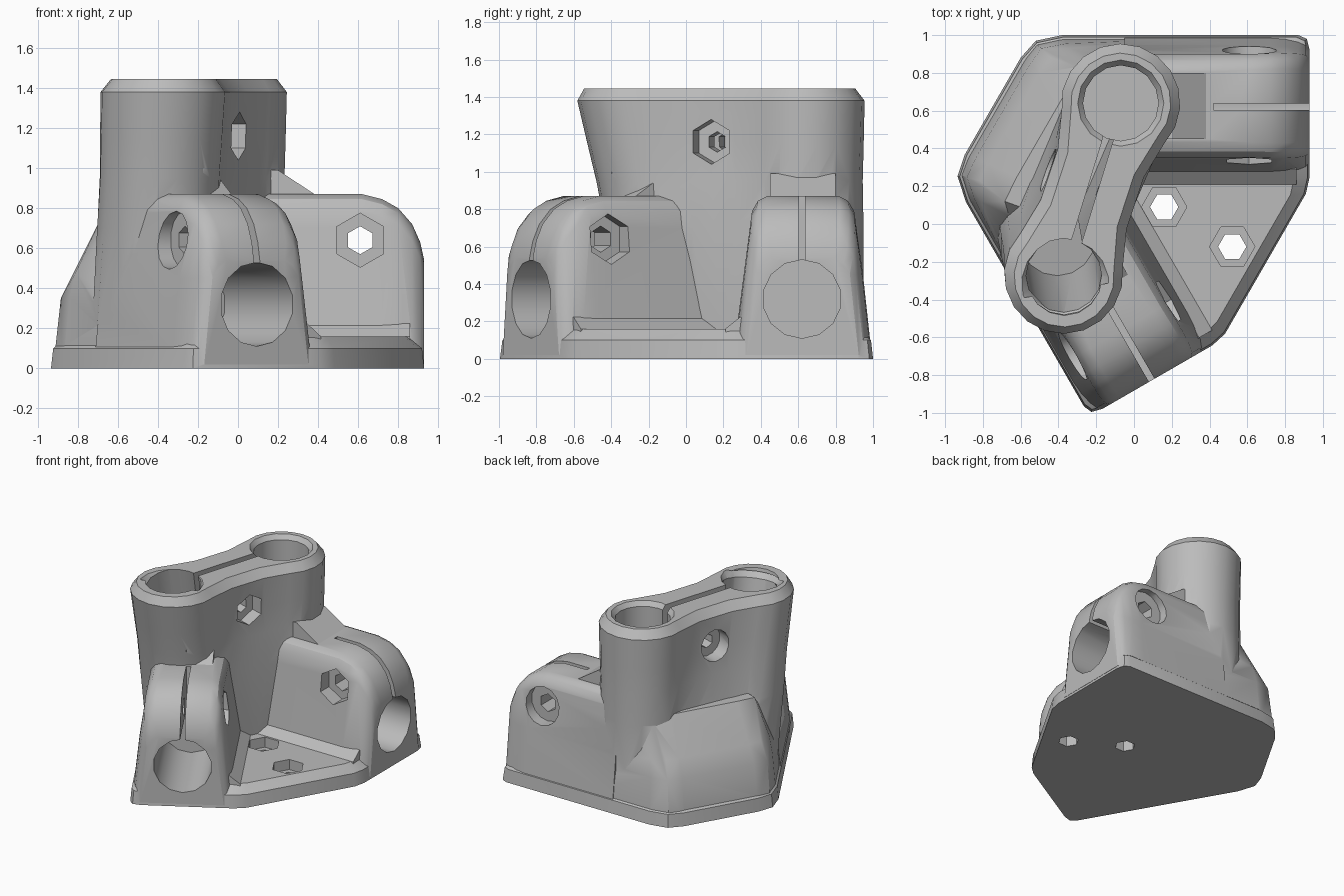
import bpy, bmesh, math
from mathutils import Vector

if "Cube" in bpy.data.objects:
    bpy.data.objects.remove(bpy.data.objects["Cube"], do_unlink=True)

grey = bpy.data.materials.new("plain grey")
grey.use_nodes = True
grey.diffuse_color = (0.5, 0.5, 0.5, 1)
grey.node_tree.nodes["Principled BSDF"].inputs["Base Color"].default_value = (0.5, 0.5, 0.5, 1)

# Both arms are mirror images across a line at -30 degrees through this pivot
PIVOT = Vector((-1.40, 1.0))
COS, SIN = 0.5, -math.sqrt(3) / 2


def flip(p):
    x, y = p[0] - PIVOT.x, p[1] - PIVOT.y
    return Vector((PIVOT.x + COS * x + SIN * y, PIVOT.y + SIN * x - COS * y, *p[2:]))


def finish(name, bm):
    bmesh.ops.recalc_face_normals(bm, faces=bm.faces)
    mesh = bpy.data.meshes.new(name)
    bm.to_mesh(mesh)
    bm.free()
    mesh.materials.append(grey)
    ob = bpy.data.objects.new(name, mesh)
    bpy.context.scene.collection.objects.link(ob)
    return ob


def hull(name, points):
    bm = bmesh.new()
    for p in points:
        bm.verts.new(p)
    res = bmesh.ops.convex_hull(bm, input=bm.verts)
    junk = {g for g in res["geom_interior"] + res["geom_unused"] if isinstance(g, bmesh.types.BMVert)}
    bmesh.ops.delete(bm, geom=list(junk), context='VERTS')
    bmesh.ops.dissolve_limit(bm, angle_limit=0.01, verts=bm.verts, edges=bm.edges)
    return finish(name, bm)


def loft(name, rings):
    bm = bmesh.new()
    rows = [[bm.verts.new(p) for p in ring] for ring in rings]
    n = len(rows[0])
    for a, b in zip(rows, rows[1:]):
        for i in range(n):
            j = (i + 1) % n
            bm.faces.new((a[i], a[j], b[j], b[i]))
    bm.faces.new(rows[0])
    bm.faces.new(rows[-1])
    return finish(name, bm)


def rod(name, p0, p1, r, n, r1=None):
    p0, p1 = Vector(p0), Vector(p1)
    d = (p1 - p0).normalized()
    ref = Vector((1, 0, 0)) if abs(d.z) > 0.8 else Vector((0, 0, 1))
    up = (ref - d * ref.dot(d)).normalized()
    side = d.cross(up)
    pts = []
    for c, rad in ((p0, r), (p1, r1 or r)):
        for i in range(n):
            a = math.tau * i / n
            pts.append(c + (up * math.cos(a) + side * math.sin(a)) * rad)
    return hull(name, pts)


def combine(target, other, operation):
    mod = target.modifiers.new(operation.lower(), 'BOOLEAN')
    mod.object, mod.operation, mod.solver = other, operation, 'EXACT'
    bpy.context.view_layer.objects.active = target
    bpy.ops.object.modifier_apply(modifier=mod.name)
    bpy.data.objects.remove(other, do_unlink=True)


# Base plate with a chamfered upper edge
half = [(0.91, 0.16), (0.93, 0.25), (0.93, 0.92), (0.915, 0.98), (0.87, 1.0),
        (-0.38, 1.0), (-0.52, 0.97), (-0.60, 0.88)]
outline = [Vector(p) for p in half] + [flip(p) for p in reversed(half)]
mid = Vector((0, 0.1))
body = loft("corner_bracket", [[(*(mid + (p - mid) * s), z) for p in outline]
                               for s, z in ((1, 0), (0.988, 0.1), (0.91, 0.16))])

# Sloped shoulder behind the tower
levels = {0.02: [(0.4, 0.985), (-0.38, 0.985), (-0.52, 0.955), (-0.59, 0.87), (0.15, 0.5)],
          0.35: [(-0.36, 0.955), (-0.49, 0.93), (-0.555, 0.84)],
          0.48: [(-0.34, 0.93), (-0.44, 0.88), (-0.5, 0.80)],
          0.75: [(-0.28, 0.82), (-0.36, 0.7), (0.1, 0.5)]}
pts = [Vector((*p, z)) for z, ring in levels.items() for p in ring]
combine(body, hull("shoulder", pts + [flip(p) for p in pts]), 'UNION')

# Clamp arms: tapered sections rounded over at the open end
arm = []
for x, top, inset in ((-0.05, 0.87, 0), (0.62, 0.87, 0), (0.72, 0.845, 0), (0.80, 0.80, 0.005),
                      (0.87, 0.72, 0.02), (0.91, 0.63, 0.04), (0.93, 0.54, 0.07)):
    for z, extra in ((0.02, 0), (0.45, 0), (top - 0.08, 0), (top - 0.025, 0.025), (top, 0.07)):
        arm.append(Vector((x, 0.25 + 0.13 * z + inset + extra, z)))
        arm.append(Vector((x, 0.995 - 0.09 * z - 0.04 * z * z - inset - extra, z)))
# Fillet strips along the floor and against the tower
strip = [Vector((x, y, z)) for x in (-0.05, 0.86)
         for y, z in ((0.21, 0.14), (0.21, 0.16), (0.29, 0.225), (0.4, 0.14))]
wedge = [Vector((x, y, z)) for y in (0.45, 0.8)
         for x, z in ((0.39, 0.865), (0.2, 0.99), (0.0, 0.99), (0.0, 0.7), (0.39, 0.7))]
for side in (lambda p: p, flip):
    for name, part in (("arm", arm), ("floor_fillet", strip), ("arm_fillet", wedge)):
        combine(body, hull(name, [side(p) for p in part]), 'UNION')

# Twin tower: one upright tube, one leaning tube, joined by a web
TOP = 1.445
upright = Vector((-0.07, 0.64))
lean_foot, lean_top = flip(upright), Vector((-0.37, -0.28))


def lean(z):
    return lean_foot.lerp(lean_top, z / TOP)


def dumbbell(z, r, neck):
    c1, c2 = upright, lean(z)
    u = (c1 - c2).normalized()
    n = Vector((-u.y, u.x))
    pts = []
    for c, s in ((c1, 1), (c2, -1)):
        for i in range(13):
            a = math.radians(-115 + 230 * i / 12)
            pts.append(c + (u * math.cos(a) + n * math.sin(a)) * r * s)
        other = c2 if s > 0 else c1
        pts += [c.lerp(other, t) + n * neck * s for t in (0.35, 0.5, 0.65)]
    return [(*p, z) for p in pts]


combine(body, loft("tower", [dumbbell(*s) for s in (
    (0.03, 0.315, 0.29), (0.7, 0.31, 0.28), (0.95, 0.305, 0.25), (1.15, 0.31, 0.24),
    (1.38, 0.315, 0.24), (TOP, 0.265, 0.185))]), 'UNION')

# Tower sockets with lead-in chamfers
cuts = []
for at in (lambda z: upright, lean):
    cuts.append(rod("socket", (*at(0.5), 0.5), (*at(1.6), 1.6), 0.2, 16))
    cuts.append(rod("lead_in", (*at(1.41), 1.41), (*at(1.46), 1.46), 0.2, 16, 0.24))

# Tower clamp slit and cross bolt
u = (upright - lean_top).normalized()
n = Vector((u.y, -u.x))
cuts.append(hull("slit", [(*(c + n * w), z) for z in (0.7, 1.6) for w in (-0.02, 0.02)
                          for c in (upright, lean(z))]))
bolt = upright.lerp(lean(1.16), 0.5)
for name, a, b, r, sides in (("nut", 0.14, 0.5, 0.12, 6), ("head", -0.6, -0.14, 0.12, 14),
                             ("shaft", -0.3, 0.3, 0.055, 6)):
    cuts.append(rod(name, (*(bolt + n * a), 1.16), (*(bolt + n * b), 1.16), r, sides))

# Arm sockets, slits and cross bolts
for side in (lambda p: Vector(p), flip):
    for name, a, b, r, sides in (
            ("socket", (0.25, 0.62, 0.32), (1.1, 0.62, 0.32), 0.21, 14),
            ("nut", (0.61, 0.1, 0.64), (0.61, 0.43, 0.64), 0.135, 6),
            ("head", (0.61, 0.85, 0.64), (0.61, 1.2, 0.64), 0.145, 14),
            ("shaft", (0.61, 0.3, 0.64), (0.61, 1.0, 0.64), 0.07, 6)):
        cuts.append(rod(name, side(a), side(b), r, sides))
    cuts.append(hull("slit", [side((x, y, z)) for x in (0.42, 1.1)
                              for y in (0.603, 0.637) for z in (0.35, 1.0)]))

# Floor screw holes
for x, y in ((0.16, 0.09), (0.52, -0.12)):
    cuts.append(rod("screw_head", (x, y, 0.08), (x, y, 0.4), 0.12, 6))
    cuts.append(rod("screw_hole", (x, y, -0.1), (x, y, 0.3), 0.075, 6))

for c in cuts:
    combine(body, c, 'DIFFERENCE')

for ob in bpy.context.selected_objects:
    ob.select_set(False)
body.select_set(True)
bpy.context.view_layer.objects.active = body
bpy.ops.object.shade_smooth_by_angle(angle=math.radians(32))
